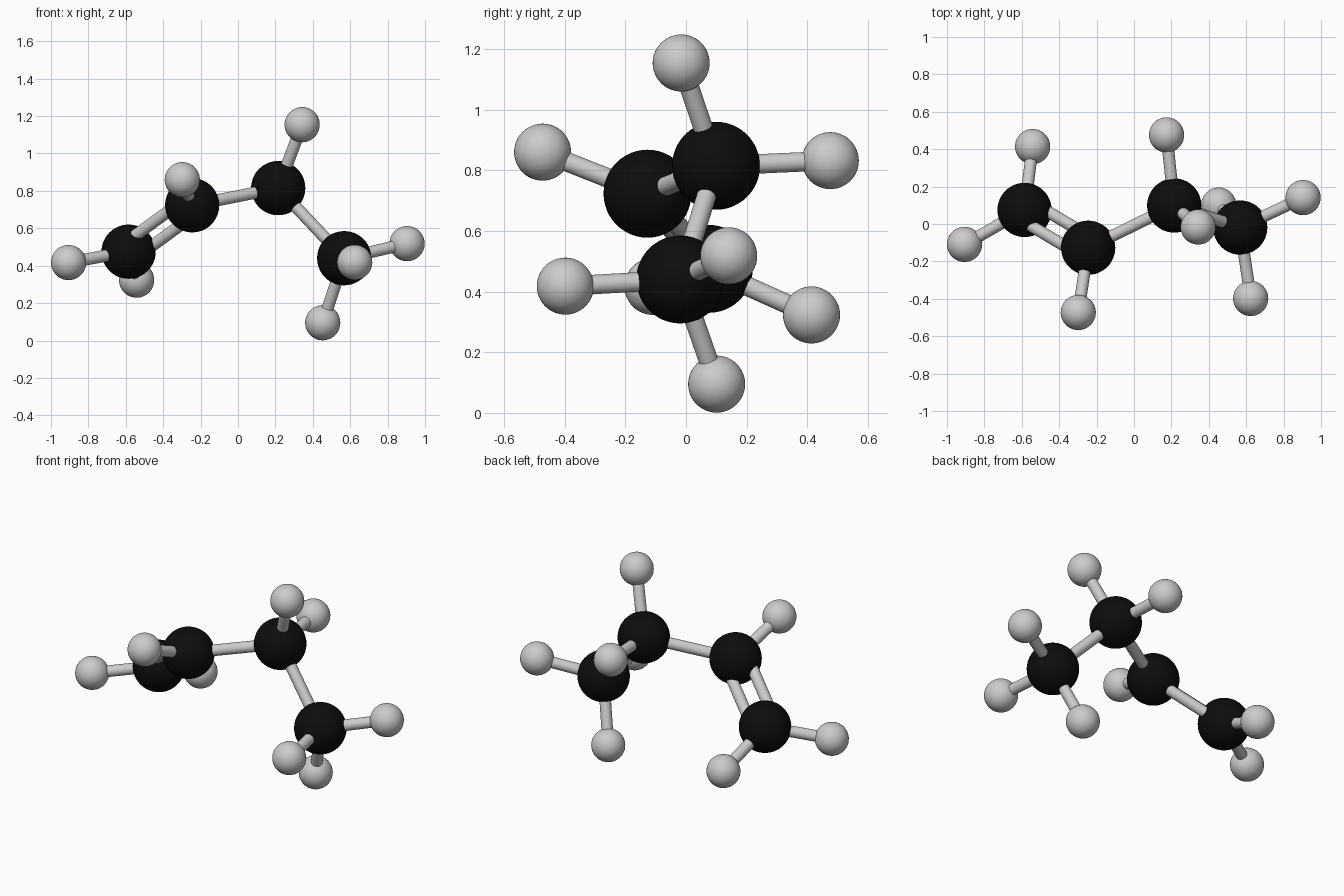
import bpy
from mathutils import Vector

if "Cube" in bpy.data.objects:
    bpy.data.objects.remove(bpy.data.objects["Cube"])

CARBON_R, HYDROGEN_R, BOND_R = 0.145, 0.094, 0.032

black = bpy.data.materials.new("carbon_black")
black.diffuse_color = (0.004, 0.004, 0.004, 1)
black.use_nodes = True
black.node_tree.nodes["Principled BSDF"].inputs["Base Color"].default_value = black.diffuse_color

carbons = [Vector(p) for p in [
    (-0.585, 0.075, 0.475), (-0.245, -0.127, 0.723),
    (0.215, 0.099, 0.815), (0.568, -0.019, 0.44)]]

# (parent carbon index, position)
hydrogens = [(i, Vector(p)) for i, p in [
    (0, (-0.906, -0.109, 0.417)), (0, (-0.542, 0.414, 0.323)),
    (1, (-0.298, -0.473, 0.86)),
    (2, (0.343, -0.016, 1.154)), (2, (0.174, 0.476, 0.832)),
    (3, (0.904, 0.141, 0.518)), (3, (0.624, -0.398, 0.418)),
    (3, (0.453, 0.101, 0.095))]]


def atom(name, pos, radius, mat=None):
    bpy.ops.mesh.primitive_uv_sphere_add(segments=48, ring_count=24,
                                         radius=radius, location=pos)
    ob = bpy.context.object
    ob.name = name
    bpy.ops.object.shade_smooth()
    if mat:
        ob.data.materials.append(mat)


def bond(name, a, b, offset=Vector((0, 0, 0))):
    d = b - a
    bpy.ops.mesh.primitive_cylinder_add(vertices=32, radius=BOND_R, depth=d.length,
                                        location=(a + b) / 2 + offset)
    ob = bpy.context.object
    ob.name = name
    ob.rotation_mode = 'QUATERNION'
    ob.rotation_quaternion = d.to_track_quat('Z', 'Y')
    bpy.ops.object.shade_smooth_by_angle()


# atoms
for i, p in enumerate(carbons):
    atom(f"carbon_{i + 1}", p, CARBON_R, black)
for n, (i, p) in enumerate(hydrogens):
    atom(f"hydrogen_{n + 1}", p, HYDROGEN_R)
    bond(f"hydrogen_bond_{n + 1}", carbons[i], p)

# double bond: two parallel rods either side of the axis
side = Vector((0.663, 0.601, -0.448)).normalized() * 0.065
bond("double_bond_a", carbons[0], carbons[1], side)
bond("double_bond_b", carbons[0], carbons[1], -side)

# single carbon bonds
for i in (1, 2):
    bond(f"carbon_bond_{i}", carbons[i], carbons[i + 1])
